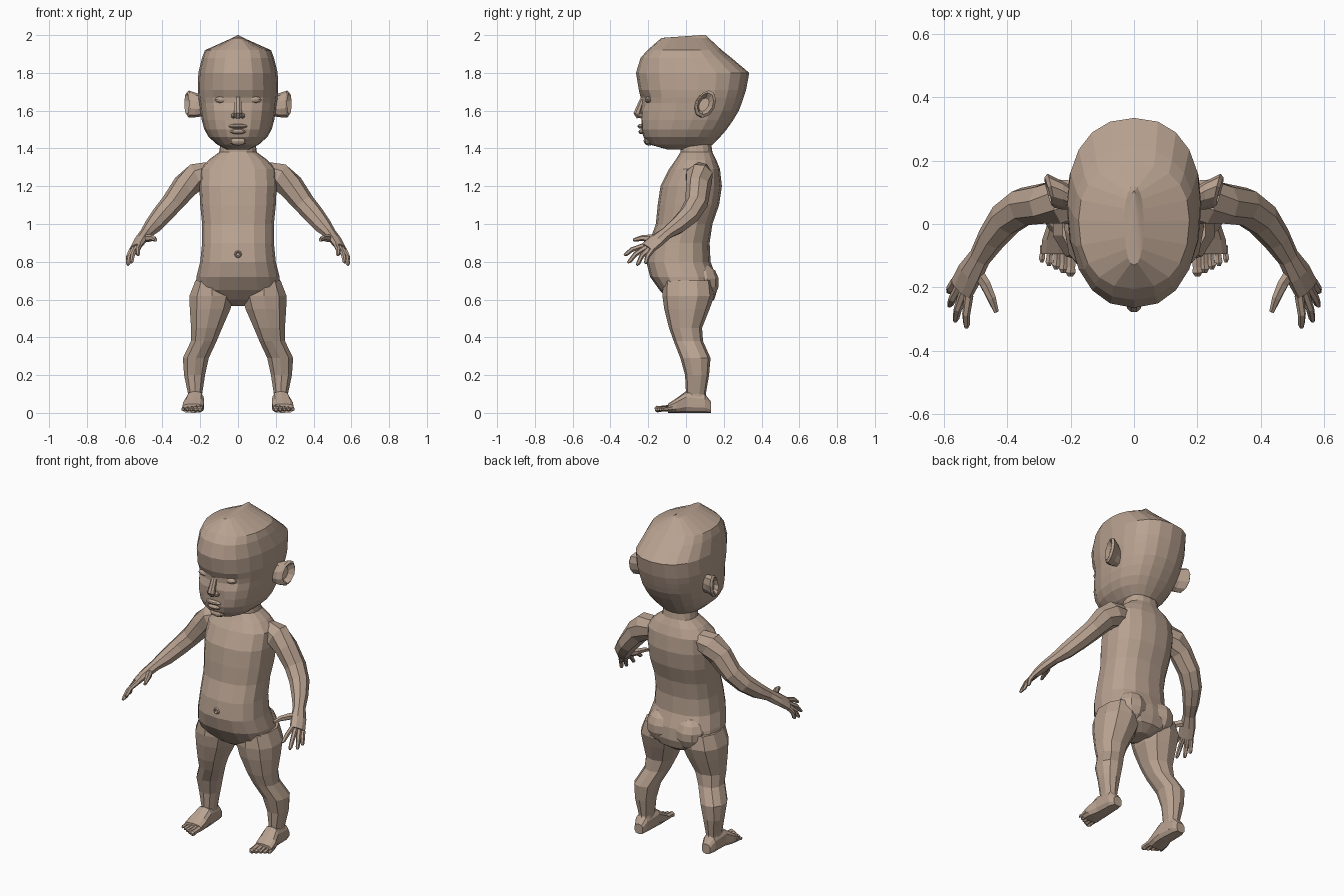
import bpy, bmesh, math
from mathutils import Vector as V

skin = bpy.data.materials.new("skin")
skin.diffuse_color = (0.48, 0.36, 0.28, 1)


def finish(name, bm):
    bmesh.ops.recalc_face_normals(bm, faces=bm.faces)
    me = bpy.data.meshes.new(name)
    bm.to_mesh(me)
    bm.free()
    me.materials.append(skin)
    ob = bpy.data.objects.new(name, me)
    bpy.context.collection.objects.link(ob)
    return ob


def loft(name, rings, side=1, sculpt=None):
    """Skin a list of point rings; side=-1 mirrors in x."""
    bm = bmesh.new()
    rows = []
    for r in rings:
        rows.append([bm.verts.new((p.x * side, p.y, p.z)) for p in r])
    n = len(rows[0])
    for a, b in zip(rows, rows[1:]):
        for i in range(n):
            j = (i + 1) % n
            bm.faces.new((a[i], a[j], b[j], b[i]))
    bm.faces.new(rows[0])
    bm.faces.new(rows[-1])
    if sculpt:
        for v in bm.verts:
            sculpt(v.co)
    return finish(name, bm)


def oval(c, u, v, n, e=2.0, front=None):
    """Superellipse ring; front is a different half axis for the -v side."""
    pts = []
    for i in range(n):
        t = 2 * math.pi * (i + 0.5) / n if n < 12 else 2 * math.pi * i / n
        a, b = math.cos(t), math.sin(t)
        a = math.copysign(abs(a) ** (2 / e), a)
        b = math.copysign(abs(b) ** (2 / e), b)
        pts.append(V(c) + V(u) * a + (V(front) if front and b < 0 else V(v)) * b)
    return pts


def body_rings(rows, n, e, mid):
    out = []
    for z, y0, y1, hw in rows:
        yc = y0 + (y1 - y0) * mid
        out.append(oval((0, yc, z), (hw, 0, 0), (0, y1 - yc, 0), n, e, (0, yc - y0, 0)))
    return out


def tube(name, pts, ref, n=6, side=1):
    """Tube along (x, y, z, wide radius, thin radius); ref is the wide axis."""
    P = [V(p[:3]) for p in pts]
    rings = []
    for i, p in enumerate(pts):
        t = (P[min(i + 1, len(P) - 1)] - P[max(i - 1, 0)]).normalized()
        u = (V(ref) - t * t.dot(V(ref))).normalized()
        rings.append(oval(P[i], u * p[3], t.cross(u) * p[4], n))
    return loft(name, rings, side)


def blob(name, c, r, seg=8, rows=6, side=1):
    bm = bmesh.new()
    bmesh.ops.create_uvsphere(bm, u_segments=seg, v_segments=rows, radius=1)
    for v in bm.verts:
        v.co = V((side * (c[0] + v.co.x * r[0]), c[1] + v.co.y * r[1], c[2] + v.co.z * r[2]))
    return finish(name, bm)


# Torso with round belly
loft("torso", body_rings([
    (0.565, -0.03, 0.10, 0.05), (0.60, -0.09, 0.15, 0.14), (0.65, -0.14, 0.165, 0.225),
    (0.72, -0.19, 0.16, 0.22), (0.80, -0.21, 0.13, 0.20), (0.90, -0.195, 0.125, 0.19),
    (1.00, -0.16, 0.14, 0.19), (1.10, -0.15, 0.175, 0.20), (1.20, -0.135, 0.19, 0.205),
    (1.29, -0.09, 0.18, 0.20), (1.34, -0.055, 0.16, 0.155), (1.38, -0.03, 0.14, 0.10),
    (1.45, -0.03, 0.13, 0.09)], 16, 2.4, 0.5))
bpy.ops.mesh.primitive_torus_add(major_segments=8, minor_segments=4, major_radius=0.014,
                                 minor_radius=0.006, location=(0, -0.206, 0.84),
                                 rotation=(math.pi / 2, 0, 0))
bpy.context.object.name = "navel"
bpy.context.object.data.materials.append(skin)


# Head: sockets pressed in at the eyes, cheeks pushed out
def face(co):
    if co.y < -0.05:
        for s in (-1, 1):
            d = math.hypot(co.x - s * 0.085, (co.z - 1.66) * 1.4)
            co.y += 0.022 * max(0, 1 - d / 0.07)
            d = math.hypot(co.x - s * 0.11, co.z - 1.54)
            co.y -= 0.015 * max(0, 1 - d / 0.09)


loft("head", body_rings([
    (1.395, -0.10, 0.10, 0.06), (1.42, -0.19, 0.14, 0.11), (1.46, -0.225, 0.18, 0.155),
    (1.50, -0.235, 0.215, 0.178), (1.55, -0.235, 0.25, 0.192), (1.60, -0.24, 0.28, 0.20),
    (1.64, -0.237, 0.295, 0.205), (1.67, -0.24, 0.305, 0.21), (1.71, -0.25, 0.318, 0.213),
    (1.80, -0.265, 0.335, 0.21), (1.88, -0.24, 0.24, 0.19), (1.92, -0.205, 0.19, 0.175),
    (1.985, -0.13, 0.12, 0.03), (2.0, 0.08, 0.105, 0.003)], 20, 2.3, 0.55), sculpt=face)

# Nose and lips
tube("nose_bridge", [(0, -0.225, 1.67, 0.018, 0.015), (0, -0.245, 1.62, 0.02, 0.018),
                     (0, -0.258, 1.585, 0.024, 0.022), (0, -0.25, 1.562, 0.014, 0.012)], (1, 0, 0), 8)
blob("upper_lip", (0, -0.235, 1.517), (0.05, 0.022, 0.013))
blob("lower_lip", (0, -0.232, 1.488), (0.042, 0.02, 0.013))
blob("chin", (0, -0.195, 1.44), (0.05, 0.03, 0.025))

WIDE = (0.6, 0.65, -0.35)
for s, tag in ((1, "left"), (-1, "right")):
    # Face details and ears
    blob(tag + "_nostril", (0.024, -0.238, 1.573), (0.016, 0.02, 0.014), 6, 5, s)
    blob(tag + "_eyelid", (0.085, -0.196, 1.658), (0.042, 0.02, 0.018), 10, 6, s)
    loft(tag + "_ear", [
        oval((0.185, 0.08, 1.625), (0, 0.035, 0), (0, 0, 0.055), 10),
        oval((0.225, 0.09, 1.63), (0, 0.042, 0), (0, 0.015, 0.065), 10),
        oval((0.262, 0.105, 1.635), (0.012, 0.052, 0), (0, 0.015, 0.072), 10),
        oval((0.272, 0.103, 1.637), (0.012, 0.042, 0), (0, 0.012, 0.058), 10),
        oval((0.245, 0.095, 1.632), (0.008, 0.026, 0), (0, 0.01, 0.036), 10)], s)

    # Buttock
    blob(tag + "_buttock", (0.095, 0.085, 0.69), (0.095, 0.09, 0.10), 10, 7, s)

    # Leg, as level rings of (z, x0, x1, y0, y1)
    leg = [(0.70, 0.04, 0.23, -0.12, 0.14), (0.62, 0.015, 0.262, -0.125, 0.15),
           (0.55, 0.035, 0.26, -0.115, 0.125), (0.45, 0.08, 0.252, -0.09, 0.085),
           (0.38, 0.11, 0.252, -0.065, 0.09), (0.29, 0.152, 0.295, -0.03, 0.13),
           (0.20, 0.172, 0.288, -0.005, 0.122), (0.10, 0.188, 0.266, 0.0, 0.105),
           (0.03, 0.185, 0.268, 0.0, 0.12)]
    loft(tag + "_leg", [oval(((a + b) / 2, (c + d) / 2, z), ((b - a) / 2, 0, 0),
                             (0, (d - c) / 2, 0), 10, 2.3) for z, a, b, c, d in leg], s)

    # Foot, as upright rings of (y, x0, x1, top), then toes
    foot = [(0.132, 0.20, 0.255, 0.06), (0.10, 0.188, 0.27, 0.10), (0.0, 0.18, 0.275, 0.115),
            (-0.05, 0.178, 0.292, 0.078), (-0.095, 0.182, 0.296, 0.048)]
    loft(tag + "_foot", [oval(((a + b) / 2, y, h / 2), ((b - a) / 2, 0, 0), (0, 0, h / 2), 10, 3)
                         for y, a, b, h in foot], s)
    for i in range(5):
        x, r = 0.199 + 0.0225 * i, 0.018 - 0.0018 * i
        tip = -0.165 + 0.011 * i
        tube(f"{tag}_toe_{i + 1}", [(x - 0.002, -0.07, 0.026, r, r),
                                    (x, tip + 0.03, 0.022, r * 0.85, r * 0.85),
                                    (x + 0.002, tip + 0.012, 0.02, r, r),
                                    (x + 0.002, tip, 0.018, r * 0.5, r * 0.5)], (1, 0, 0), 6, s)

    # Arm down to the palm
    tube(tag + "_arm", [(0.15, 0.075, 1.27, 0.06, 0.06), (0.22, 0.07, 1.25, 0.075, 0.078),
                        (0.28, 0.066, 1.20, 0.065, 0.07), (0.35, 0.055, 1.11, 0.062, 0.057),
                        (0.405, 0.015, 1.045, 0.057, 0.053), (0.45, -0.045, 0.99, 0.046, 0.046),
                        (0.487, -0.105, 0.95, 0.036, 0.032), (0.518, -0.155, 0.912, 0.046, 0.028),
                        (0.545, -0.205, 0.872, 0.047, 0.02)], WIDE, 8, s)

    # Fingers from index to little, and thumb
    tips = [(0.53, -0.328, 0.835), (0.566, -0.308, 0.795), (0.584, -0.26, 0.782), (0.586, -0.215, 0.79)]
    for i, t in enumerate(tips):
        b = V((0.522, -0.225, 0.884)).lerp(V((0.565, -0.182, 0.86)), i / 3)
        m = b.lerp(V(t), 0.55) + V((0.004, -0.004, 0.008))
        tube(f"{tag}_finger_{i + 1}", [(*b, 0.015, 0.015), (*m, 0.013, 0.013),
                                       (*b.lerp(V(t), 0.88), 0.011, 0.011), (*t, 0.006, 0.006)], WIDE, 6, s)
    tube(tag + "_thumb", [(0.505, -0.135, 0.925, 0.022, 0.02), (0.47, -0.19, 0.925, 0.02, 0.018),
                          (0.45, -0.235, 0.925, 0.016, 0.014), (0.435, -0.278, 0.915, 0.009, 0.008)],
         WIDE, 6, s)
